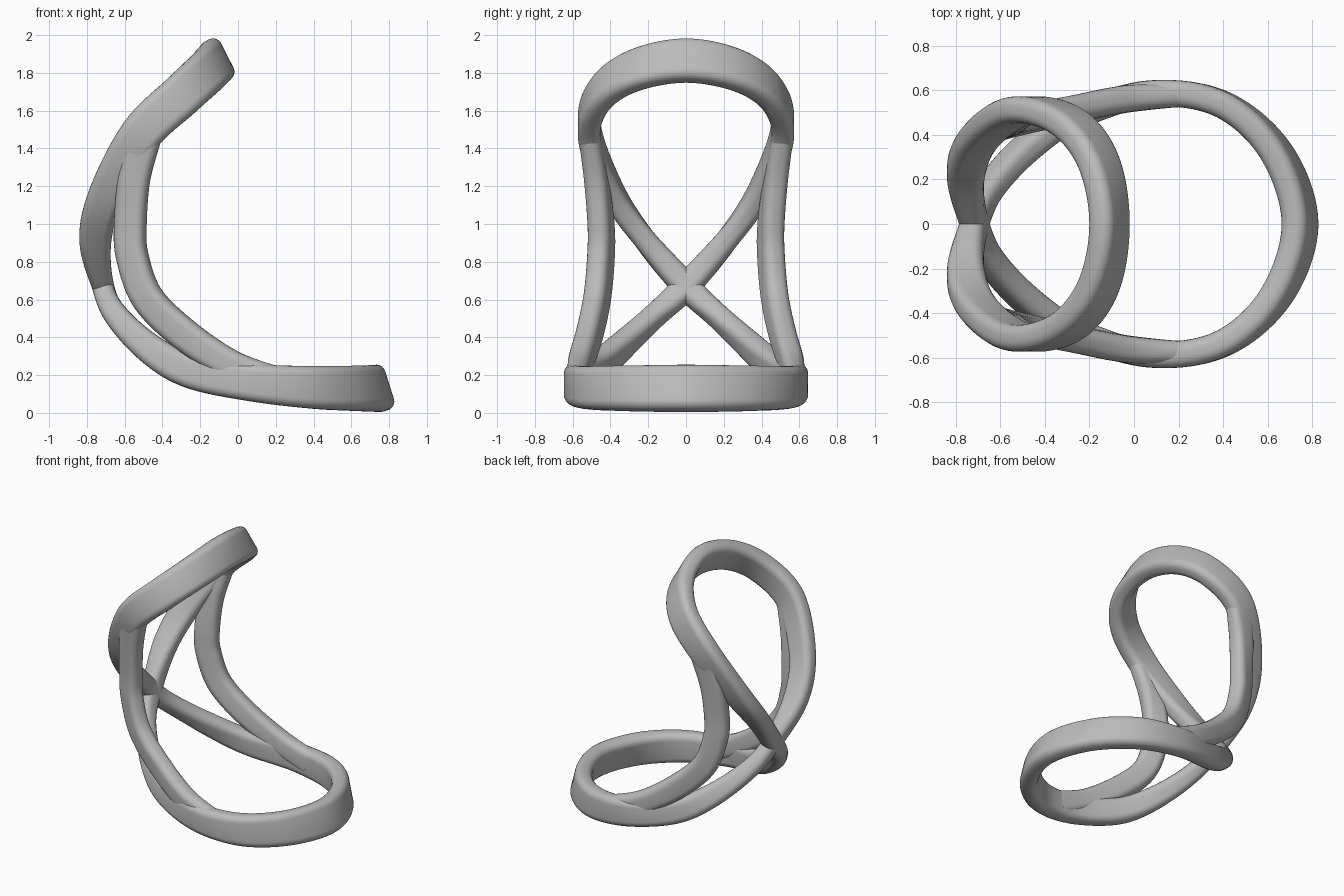
import bpy, bmesh, math
from mathutils import Vector

if "Cube" in bpy.data.objects:
    bpy.data.objects.remove(bpy.data.objects["Cube"], do_unlink=True)

gray = bpy.data.materials.new("plain gray")
gray.use_nodes = True
color = (0.5, 0.5, 0.5, 1)
gray.diffuse_color = color
gray.node_tree.nodes["Principled BSDF"].inputs["Base Color"].default_value = color


def station(x, y, z, wx, wy, wz, width, thick=0.12):
    """Centre, direction of the wide side, width and thickness."""
    return Vector((x, y, z)), Vector((wx, wy, wz)).normalized(), width, thick


def flip(s):
    """The same station on the other side of y = 0."""
    m = Vector((1, -1, 1))
    return s[0] * m, s[1] * m, s[2], s[3]


def spline(a, b, c, d, t):
    """Catmull-Rom between b and c, for numbers and vectors."""
    return (b * 2 + (c - a) * t + (a * 2 - b * 5 + c * 4 - d) * t ** 2
            + (b * 3 - a - c * 3 + d) * t ** 3) * 0.5


def resample(stations, closed, steps):
    n = len(stations)
    pick = lambda i: stations[i % n] if closed else stations[max(0, min(n - 1, i))]
    out = []
    for i in range(n if closed else n - 1):
        near = [pick(i + k) for k in (-1, 0, 1, 2)]
        for s in range(steps):
            out.append([spline(*(p[k] for p in near), s / steps) for k in range(4)])
    if not closed:
        out.append(list(stations[-1]))
    return out


def rounded_section(width, thick, radius=0.048, steps=5):
    """Rounded rectangle as (along width, along thickness) pairs."""
    pts = []
    r = min(radius, width * 0.45, thick * 0.45)
    for q, (sx, sy) in enumerate(((1, 1), (-1, 1), (-1, -1), (1, -1))):
        for k in range(steps + 1):
            a = (q + k / steps) * math.pi / 2
            pts.append((sx * (width / 2 - r) + r * math.cos(a),
                        sy * (thick / 2 - r) + r * math.sin(a)))
    return pts


def sweep(name, stations, closed, steps=14):
    path = resample(stations, closed, steps)
    n = len(path)
    bm = bmesh.new()
    rings = []
    for i, (p, w, width, thick) in enumerate(path):
        ahead = path[(i + 1) % n if closed else min(i + 1, n - 1)][0]
        behind = path[i - 1 if closed else max(i - 1, 0)][0]
        t = (ahead - behind).normalized()
        w = (w - t * w.dot(t)).normalized()
        side = t.cross(w)
        rings.append([bm.verts.new(p + w * u + side * v)
                      for u, v in rounded_section(width, thick)])
    for i in range(n if closed else n - 1):
        a, b = rings[i], rings[(i + 1) % n]
        for j in range(len(a)):
            k = (j + 1) % len(a)
            bm.faces.new((a[j], a[k], b[k], b[j]))
    if not closed:
        bm.faces.new(rings[0])
        bm.faces.new(rings[-1])
    bmesh.ops.recalc_face_normals(bm, faces=bm.faces)
    mesh = bpy.data.meshes.new(name)
    bm.to_mesh(mesh)
    bm.free()
    mesh.materials.append(gray)
    obj = bpy.data.objects.new(name, mesh)
    bpy.context.collection.objects.link(obj)
    bpy.ops.object.select_all(action='DESELECT')
    obj.select_set(True)
    bpy.context.view_layer.objects.active = obj
    bpy.ops.object.shade_smooth_by_angle(angle=math.radians(40))
    return obj


# Figure-eight frame: crossing at the back, tall upper loop, flat lower loop
crossing = station(-.715, 0, .67, .94, 0, .34, .115, .14)
upper = [station(-.755, .22, .92, 1, 0, 0, .17),
         station(-.69, .39, 1.17, .9, 0, -.42, .19),
         station(-.51, .51, 1.48, .75, 0, -.65, .22),
         station(-.3, .46, 1.68, .7, 0, -.71, .23),
         station(-.16, .28, 1.81, .55, 0, -.83, .235)]
top = station(-.11, 0, 1.865, .45, 0, -.89, .24)
lower = [station(-.64, .17, .51, .8, 0, .6, .13),
         station(-.46, .36, .335, .55, 0, .83, .16),
         station(-.25, .49, .22, .25, 0, .97, .18),
         station(.08, .585, .16, .05, 0, 1, .2),
         station(.4, .535, .135, -.1, 0, 1, .225),
         station(.64, .32, .13, -.25, 0, .97, .24)]
bottom = station(.745, 0, .13, -.3, 0, .95, .25)


def loop(half, end):
    return [crossing] + half + [end] + [flip(s) for s in reversed(half)]


sweep("figure_eight_frame", loop(upper, top) + loop(lower, bottom), True)

# Curved struts joining the upper loop to the lower loop
strut = [station(-.5, .51, 1.48, .75, 0, -.65, .2, .11),
         station(-.55, .475, 1.24, .97, .15, -.2, .17),
         station(-.57, .45, 1.0, 1, .35, 0, .17),
         station(-.56, .45, .83, .95, .4, .25, .17),
         station(-.48, .47, .61, .8, .35, .6, .17),
         station(-.29, .51, .42, .65, .25, .75, .17),
         station(-.04, .56, .255, .35, .1, .93, .16),
         station(.2, .575, .155, 0, 0, 1, .18, .1)]
sweep("left_strut", strut, False)
sweep("right_strut", [flip(s) for s in strut], False)
